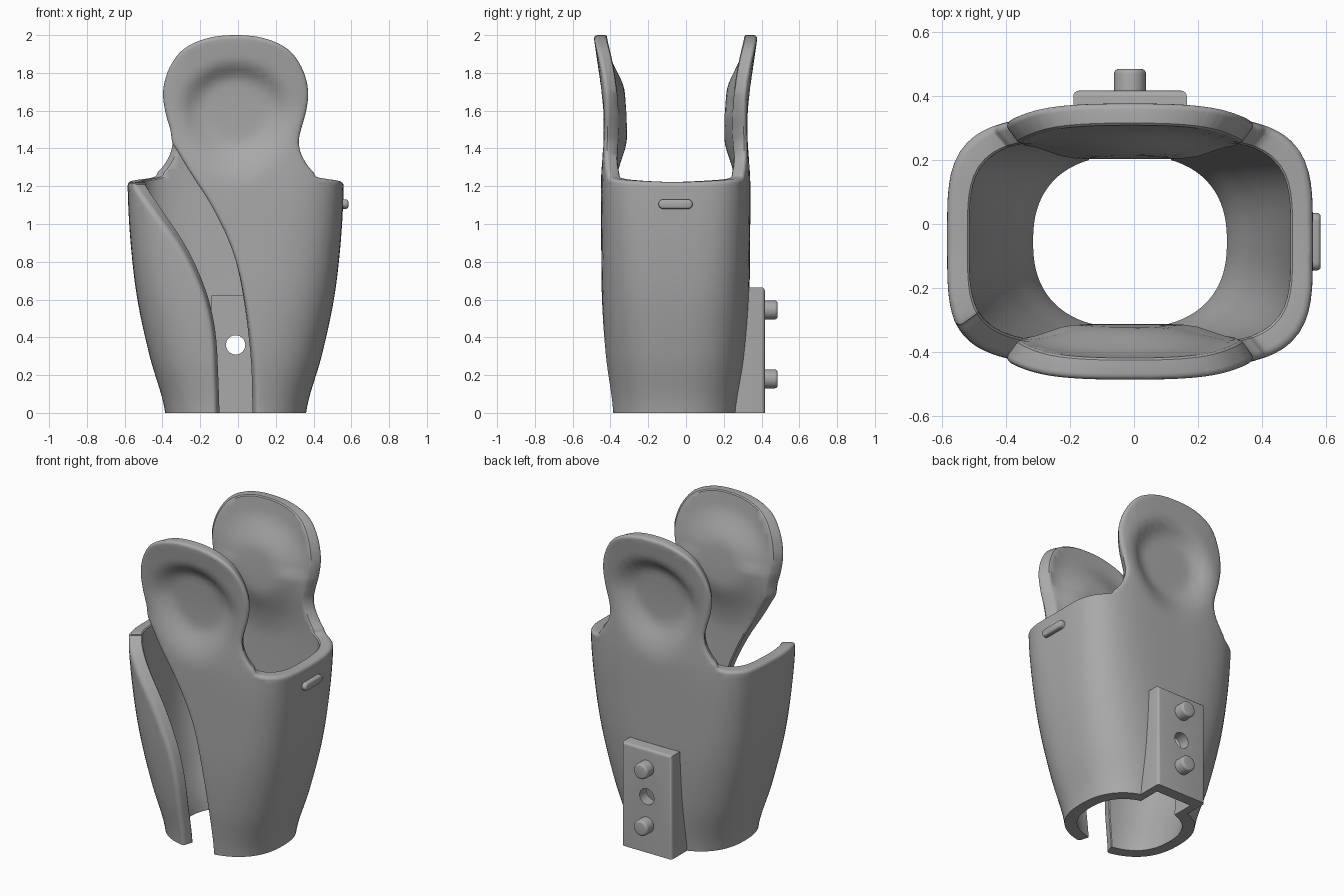
import bpy, bmesh, math
from mathutils import Vector, Matrix

if "Cube" in bpy.data.objects:
    bpy.data.objects.remove(bpy.data.objects["Cube"])

grey = bpy.data.materials.new("plain_grey")
grey.use_nodes = True
COLOUR = (0.4, 0.4, 0.4, 1)
grey.diffuse_color = COLOUR
grey.node_tree.nodes["Principled BSDF"].inputs["Base Color"].default_value = COLOUR

CX, CY = -0.0125, -0.055      # centre of the sleeve
WALL, ROUND = 0.07, 0.022     # wall thickness, rim rounding
UNROLL = 0.45                 # width of one radian on the unrolled sheet
# Half width, half depth and squareness every 0.3 of height
SECTIONS = [(0.373, 0.34, 2.4), (0.455, 0.372, 2.7), (0.52, 0.39, 3.1), (0.556, 0.394, 3.6),
            (0.572, 0.396, 4), (0.572, 0.388, 4), (0.572, 0.408, 4), (0.572, 0.445, 4)]


def catmull(p0, p1, p2, p3, t):
    return tuple(0.5 * (2 * b + (c - a) * t + (2 * a - 5 * b + 4 * c - d) * t * t
                        + (3 * b - a - 3 * c + d) * t ** 3)
                 for a, b, c, d in zip(p0, p1, p2, p3))


def along(pts, i, t):
    last = len(pts) - 1
    return catmull(*(pts[min(max(i + k, 0), last)] for k in (-1, 0, 1, 2)), t)


def section(z):
    s = min(max(z / 0.3, 0), len(SECTIONS) - 1.001)
    return along(SECTIONS, int(s), s - int(s))


def finish(bm, name):
    bmesh.ops.recalc_face_normals(bm, faces=bm.faces)
    mesh = bpy.data.meshes.new(name)
    bm.to_mesh(mesh)
    bm.free()
    ob = bpy.data.objects.new(name, mesh)
    bpy.context.collection.objects.link(ob)
    mesh.materials.append(grey)
    return ob


def activate(ob):
    bpy.ops.object.select_all(action='DESELECT')
    ob.select_set(True)
    bpy.context.view_layer.objects.active = ob


def cut(ob, cutter):
    activate(ob)
    mod = ob.modifiers.new("cut", 'BOOLEAN')
    mod.operation, mod.solver, mod.object = 'DIFFERENCE', 'EXACT', cutter
    bpy.ops.object.modifier_apply(modifier=mod.name)


def smooth(ob, degrees=35):
    activate(ob)
    bpy.ops.object.shade_smooth_by_angle(angle=math.radians(degrees))


def box(name, low, high, edit=None):
    low, high = Vector(low), Vector(high)
    bm = bmesh.new()
    bmesh.ops.create_cube(bm, size=1, matrix=Matrix.Translation((low + high) / 2)
                          @ Matrix.Diagonal((*(high - low), 1)))
    if edit:
        edit(bm)
    return finish(bm, name)


def rod(name, radius, y0, y1, x, z, bevel=0):
    bm = bmesh.new()
    bmesh.ops.create_cone(bm, cap_ends=True, segments=32, radius1=radius, radius2=radius,
                          depth=y1 - y0, matrix=Matrix.Translation((x, (y0 + y1) / 2, z))
                          @ Matrix.Rotation(math.pi / 2, 4, 'X'))
    if bevel:
        rim = [e for e in bm.edges if all(v.co.y > y1 - 0.001 for v in e.verts)]
        bmesh.ops.bevel(bm, geom=rim, offset=bevel, segments=4, profile=0.5, affect='EDGES')
    return finish(bm, name)


# Sleeve outline on the unrolled sheet: paddles, side saddles and the curved slot
def sheet(x, z, side, turn=0):
    a, b, n = section(z)
    X = max(-1, min(1, x / a))
    Y = (1 - abs(X) ** n) ** (1 / n)
    return ((math.atan2(side * Y, X) + turn) * UNROLL, z)


PADDLE = [(0, 2.0), (0.15, 1.985), (0.28, 1.93), (0.36, 1.83), (0.395, 1.71), (0.385, 1.6),
          (0.357, 1.5), (0.345, 1.43), (0.365, 1.355), (0.42, 1.28), (0.49, 1.24)]
SLOT_RIGHT = [(0.107, -0.1), (0.107, 0), (0.102, 0.17), (0.075, 0.44), (0.022, 0.73),
              (-0.04, 0.915), (-0.135, 1.1), (-0.24, 1.26), (-0.315, 1.38)]
SLOT_LEFT = [(-0.552, 1.222), (-0.538, 1.205), (-0.51, 1.165), (-0.452, 1.09), (-0.32, 0.915),
             (-0.215, 0.73), (-0.147, 0.545), (-0.114, 0.333), (-0.104, 0), (-0.104, -0.1)]
ctrl = [sheet(x, z, -1) for x, z in SLOT_RIGHT]
ctrl += [sheet(-x, z, -1) for x, z in PADDLE[7:0:-1]]
ctrl += [sheet(x, z, -1) for x, z in PADDLE] + [(0, 1.222)]
ctrl += [sheet(x, z, 1) for x, z in PADDLE[::-1]]
ctrl += [sheet(-x, z, 1) for x, z in PADDLE[1:]] + [(math.pi * UNROLL, 1.222)]
ctrl += [sheet(x, z, -1, 2 * math.pi) for x, z in SLOT_LEFT]
outline = [Vector(along(ctrl, i, k / 5)) for i in range(len(ctrl) - 1) for k in range(5)]
outline.append(Vector(ctrl[-1]))

# Thick sheet with a rounded outer rim
count = len(outline)
normals = []
for i in range(count):
    d = outline[min(i + 1, count - 1)] - outline[max(i - 1, 0)]
    normals.append(Vector((d.y, -d.x)).normalized())
bm = bmesh.new()
steps = [k * math.pi / 8 for k in range(5)]
rim = [(ROUND * (1 - math.sin(s)), ROUND * (1 - math.cos(s))) for s in steps]
rim += [(0, WALL - 0.006), (0.006, WALL)]
rings = [[bm.verts.new((p.x + n.x * inset, depth, p.y + n.y * inset))
          for p, n in zip(outline, normals)] for inset, depth in rim]
bm.faces.new(rings[0])
bm.faces.new(rings[-1])
for r0, r1 in zip(rings, rings[1:]):
    for i in range(count):
        j = (i + 1) % count
        bm.faces.new((r0[i], r0[j], r1[j], r1[i]))


def slice_sheet(axis, value, clear=False):
    no = Vector((0, 0, 0))
    no[axis] = 1
    bmesh.ops.bisect_plane(bm, geom=bm.verts[:] + bm.edges[:] + bm.faces[:], dist=1e-5,
                           plane_co=no * value, plane_no=no, clear_inner=clear)


slice_sheet(2, 0, True)
bmesh.ops.edgeloop_fill(bm, edges=[e for e in bm.edges if e.is_boundary])
STEP = 0.033
for axis in (0, 2):
    values = [v.co[axis] for v in bm.verts]
    for k in range(int(min(values) / STEP) - 1, int(max(values) / STEP) + 2):
        if axis == 0 or k > 0:
            slice_sheet(axis, k * STEP)


# Roll the sheet up and press a dish into each paddle
def dish(x, z, t):
    grow = 1 + 0.17 * t / WALL
    up = z > 1.6
    rho = math.hypot(x / (0.31 * grow), (z - 1.6) / ((0.27 if up else 0.41) * grow))
    fade = 0.4 if up else 0.4 + 0.35 * min(1, (1.6 - z) / 0.3)
    fade += 0.3 * t / WALL * (1 if up else 0.4)
    s = max(0, min(1, (1 - rho) / fade))
    return 0.06 * s * s * (3 - 2 * s)


for v in bm.verts:
    angle, t, z = v.co.x / UNROLL, v.co.y, v.co.z
    a, b, n = section(z)
    c, s = math.cos(angle), math.sin(angle)
    r = (abs(c) ** n + abs(s) ** n) ** (-1 / n)
    x, y = (a - t) * r * c, (b - t) * r * s
    y -= math.copysign(dish(x, z, t), s)
    v.co = (CX + x, CY + y, z)
sleeve = finish(bm, "sleeve")


# Mounting block with rounded outer edges, hollow behind
def shape_block(bm):
    for v in bm.verts:
        if v.co.y < 0.3 and v.co.z > 0.3:
            v.co.y += 0.05
    edges = [e for e in bm.edges if all(v.co.y > 0.4 for v in e.verts)
             and any(v.co.z > 0.3 for v in e.verts)]
    bmesh.ops.bevel(bm, geom=edges, offset=0.018, segments=4, profile=0.5, affect='EDGES')


block = box("mounting_block", (-0.19, 0.24, 0), (0.165, 0.417, 0.665), shape_block)
recess = box("recess_cutter", (-0.14, 0.08, -0.1), (0.115, 0.345, 0.62))
bore = rod("bore_cutter", 0.051, 0.1, 0.6, CX, 0.36)
for part in (sleeve, block):
    cut(part, recess)
    cut(part, bore)
    smooth(part)
for cutter in (recess, bore):
    bpy.data.objects.remove(cutter)

# Locating pegs
for name, z in (("lower_peg", 0.18), ("upper_peg", 0.545)):
    smooth(rod(name, 0.05, 0.38, 0.485, CX, z, 0.015))


# Small rounded tab on the left side
def round_tab(bm):
    ends = [e for e in bm.edges if abs(e.verts[0].co.x - e.verts[1].co.x) > 0.01]
    bmesh.ops.bevel(bm, geom=ends, offset=0.0245, segments=6, profile=0.5, affect='EDGES')
    front = [e for e in bm.edges if all(v.co.x > 0.58 for v in e.verts)]
    bmesh.ops.bevel(bm, geom=front, offset=0.012, segments=3, profile=0.5, affect='EDGES')


smooth(box("side_tab", (0.53, -0.145, 1.08), (0.584, 0.035, 1.13), round_tab))
